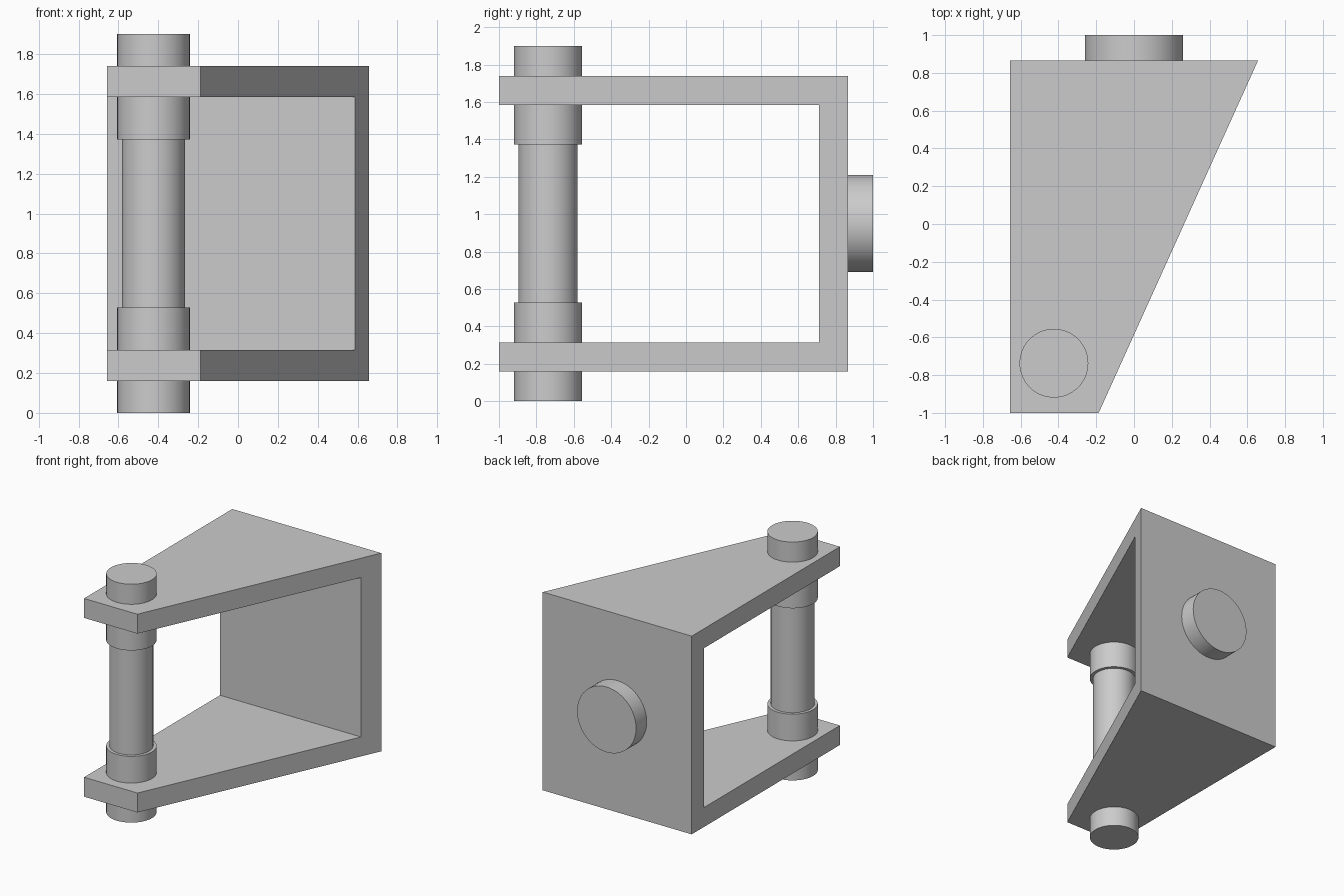
import bpy, bmesh, math
from mathutils import Matrix

cube = bpy.data.objects.get("Cube")
if cube:
    bpy.data.objects.remove(cube, do_unlink=True)

grey = bpy.data.materials.new("plain grey")
grey.use_nodes = True
colour = (0.6, 0.6, 0.6, 1)
grey.diffuse_color = colour
grey.node_tree.nodes["Principled BSDF"].inputs["Base Color"].default_value = colour


def finish(name, bm, smooth=False):
    bmesh.ops.recalc_face_normals(bm, faces=bm.faces)
    mesh = bpy.data.meshes.new(name)
    bm.to_mesh(mesh)
    bm.free()
    mesh.materials.append(grey)
    obj = bpy.data.objects.new(name, mesh)
    bpy.context.collection.objects.link(obj)
    if smooth:
        bpy.ops.object.select_all(action="DESELECT")
        obj.select_set(True)
        bpy.context.view_layer.objects.active = obj
        bpy.ops.object.shade_smooth_by_angle(angle=math.radians(30))
    return obj


def lathe(name, profile, matrix, sides=64):
    """Revolve (radius, height) points into a capped solid."""
    bm = bmesh.new()
    rings = [[bm.verts.new((r * math.cos(math.tau * i / sides),
                            r * math.sin(math.tau * i / sides), h))
              for i in range(sides)] for r, h in profile]
    for low, high in zip(rings, rings[1:]):
        for i in range(sides):
            j = (i + 1) % sides
            bm.faces.new((low[i], low[j], high[j], high[i]))
    bm.faces.new(rings[0])
    bm.faces.new(rings[-1])
    bm.transform(matrix)
    return finish(name, bm, smooth=True)


# Bracket: C-shaped side profile, with one side cut on a slant
front, back, wall = -1.0, 0.866, 0.155
bottom, top = 0.16, 1.74
left_x, narrow_x, wide_x = -0.657, -0.187, 0.657
section = [(front, bottom), (back, bottom), (back, top), (front, top),
           (front, top - wall), (back - wall, top - wall),
           (back - wall, bottom + wall), (front, bottom + wall)]


def slant(y):
    return narrow_x + (wide_x - narrow_x) * (y - front) / (back - front)


bm = bmesh.new()
straight = [bm.verts.new((left_x, y, z)) for y, z in section]
slanted = [bm.verts.new((slant(y), y, z)) for y, z in section]
bm.faces.new(straight)
bm.faces.new(slanted)
for i in range(len(section)):
    j = (i + 1) % len(section)
    bm.faces.new((straight[i], straight[j], slanted[j], slanted[i]))
finish("bracket", bm)

# Pin: thin shaft between two thicker collars
collar, shaft = 0.182, 0.158
lathe("pin", [(collar, 0), (collar, 0.528), (shaft, 0.528),
              (shaft, 1.372), (collar, 1.372), (collar, 1.9)],
      Matrix.Translation((-0.424, -0.737, 0)))

# Round boss on the back wall
lathe("back_boss", [(0.26, 0), (0.26, 1 - back)],
      Matrix.Translation((0, back, 0.95)) @ Matrix.Rotation(-math.pi / 2, 4, "X"))
